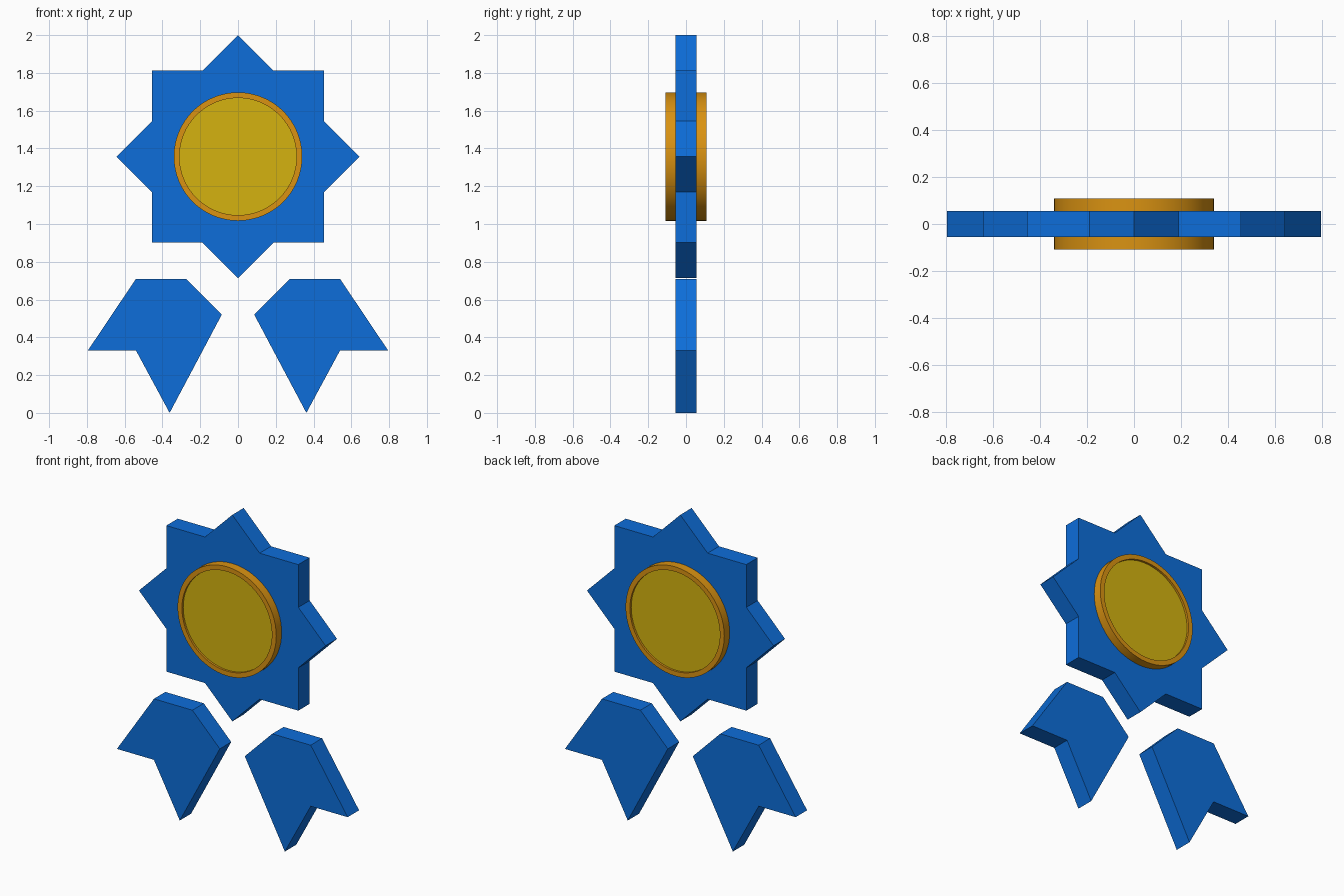
import bpy, bmesh, math

cube = bpy.data.objects.get("Cube")
if cube:
    bpy.data.objects.remove(cube, do_unlink=True)

CENTER_Z = 1.357
HALF_DEPTH = 0.056
SEGMENTS = 64


def material(name, rgb):
    mat = bpy.data.materials.new(name)
    mat.use_nodes = True
    mat.diffuse_color = (*rgb, 1)
    mat.node_tree.nodes["Principled BSDF"].inputs["Base Color"].default_value = (*rgb, 1)
    return mat


blue = material("ribbon blue", (0.004, 0.155, 0.70))
gold = material("rim gold", (0.70, 0.29, 0.006))
yellow = material("medal yellow", (0.66, 0.45, 0.005))


def finish(name, bm, mats):
    bmesh.ops.recalc_face_normals(bm, faces=bm.faces)
    mesh = bpy.data.meshes.new(name)
    bm.to_mesh(mesh)
    bm.free()
    for mat in mats:
        mesh.materials.append(mat)
    obj = bpy.data.objects.new(name, mesh)
    bpy.context.collection.objects.link(obj)
    return obj


def slab(name, outline):
    """Extrude an x-z outline through the depth of the rosette."""
    bm = bmesh.new()
    face = bm.faces.new([bm.verts.new((x, -HALF_DEPTH, z)) for x, z in outline])
    new = bmesh.ops.extrude_face_region(bm, geom=[face])["geom"]
    verts = [v for v in new if isinstance(v, bmesh.types.BMVert)]
    bmesh.ops.translate(bm, verts=verts, vec=(0, 2 * HALF_DEPTH, 0))
    return finish(name, bm, [blue])


# Eight-pointed star made by two crossed squares
outer = 0.643
inner = outer * math.cos(math.pi / 4) / math.cos(math.pi / 8)
star = []
for i in range(16):
    r = inner if i % 2 else outer
    a = i * math.pi / 8
    star.append((r * math.cos(a), CENTER_Z + r * math.sin(a)))
slab("rosette_star", star)

# Notched ribbon tails, mirrored left and right
tail = [(0.275, 0.71), (0.54, 0.71), (0.795, 0.33),
        (0.54, 0.33), (0.362, 0), (0.086, 0.52)]
for side, sign in (("left", 1), ("right", -1)):
    slab(side + "_ribbon_tail", [(sign * x, z) for x, z in tail])

# Round medal with a raised rim, turned around the y axis
profile = [(0.31, -0.096), (0.31, -0.109), (0.34, -0.109),
           (0.34, 0.109), (0.31, 0.109), (0.31, 0.096)]
bm = bmesh.new()
rings = []
for r, y in profile:
    angles = [2 * math.pi * i / SEGMENTS for i in range(SEGMENTS)]
    rings.append([bm.verts.new((r * math.cos(a), y, CENTER_Z + r * math.sin(a)))
                  for a in angles])
for a, b in zip(rings, rings[1:]):
    for i in range(SEGMENTS):
        j = (i + 1) % SEGMENTS
        bm.faces.new((a[i], a[j], b[j], b[i]))
for ring in (rings[0], rings[-1]):
    bm.faces.new(ring).material_index = 1
medal = finish("medal", bm, [gold, yellow])

bpy.ops.object.select_all(action="DESELECT")
medal.select_set(True)
bpy.context.view_layer.objects.active = medal
bpy.ops.object.shade_smooth_by_angle(angle=math.radians(30))
